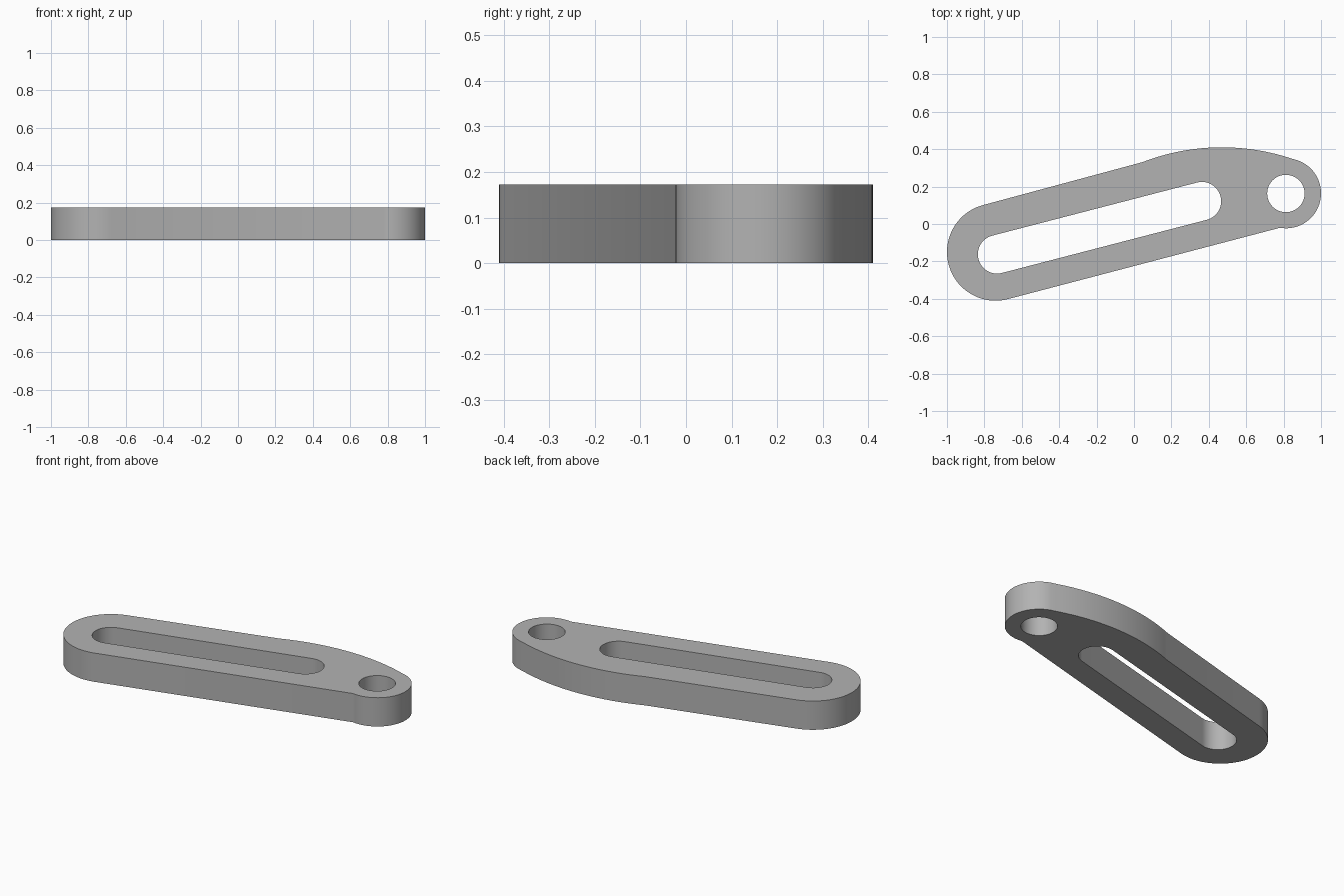
import bpy
import bmesh
from math import radians, cos, sin

cube = bpy.data.objects.get("Cube")
if cube:
    bpy.data.objects.remove(cube, do_unlink=True)

THICKNESS = 0.173
TILT = 14.6  # direction of the long arm, in degrees


def arc(cx, cy, radius, start, end, steps):
    """Points along an arc, angles in degrees."""
    angles = [radians(start + (end - start) * i / steps) for i in range(steps + 1)]
    return [(cx + radius * cos(a), cy + radius * sin(a)) for a in angles]


# Outline: round slot end, straight lower edge, pivot end, bulged upper edge
outline = (
    arc(-0.74, -0.15, 0.26, 90 + TILT, 270 + TILT, 40)
    + arc(0.813, 0.164, 0.187, -100, 70, 40)
    + arc(0.47, -0.77, 1.18, 70, 111.2, 28)[1:]
)

# Long adjusting slot and round pivot hole
slot = (
    arc(-0.732, -0.162, 0.103, 90 + TILT, 270 + TILT, 28)
    + arc(0.363, 0.122, 0.103, TILT - 90, TILT + 90, 28)
)
pivot_hole = arc(0.812, 0.163, 0.1, 0, 360, 48)[:-1]

# Fill the profile between the loops
bm = bmesh.new()
for loop in (outline, slot, pivot_hole):
    verts = [bm.verts.new((x, y, 0)) for x, y in loop]
    for i, v in enumerate(verts):
        bm.edges.new((verts[i - 1], v))
bmesh.ops.triangle_fill(bm, edges=bm.edges[:], use_beauty=True, normal=(0, 0, 1))
bm.normal_update()
for face in bm.faces:
    if face.normal.z < 0:
        face.normal_flip()
mesh = bpy.data.meshes.new("slotted_arm")
bm.to_mesh(mesh)
bm.free()

arm = bpy.data.objects.new("slotted_arm", mesh)
bpy.context.collection.objects.link(arm)

# Grey metal
grey = bpy.data.materials.new("grey metal")
grey.use_nodes = True
colour = (0.45, 0.45, 0.45, 1)
grey.diffuse_color = colour
grey.node_tree.nodes["Principled BSDF"].inputs["Base Color"].default_value = colour
mesh.materials.append(grey)

# Give the plate its thickness, keep rims sharp and round walls smooth
plate = arm.modifiers.new("thickness", "SOLIDIFY")
plate.thickness = THICKNESS
plate.offset = 1
bpy.ops.object.select_all(action="DESELECT")
arm.select_set(True)
bpy.context.view_layer.objects.active = arm
bpy.ops.object.modifier_apply(modifier=plate.name)
bpy.ops.object.shade_smooth_by_angle(angle=radians(30))
